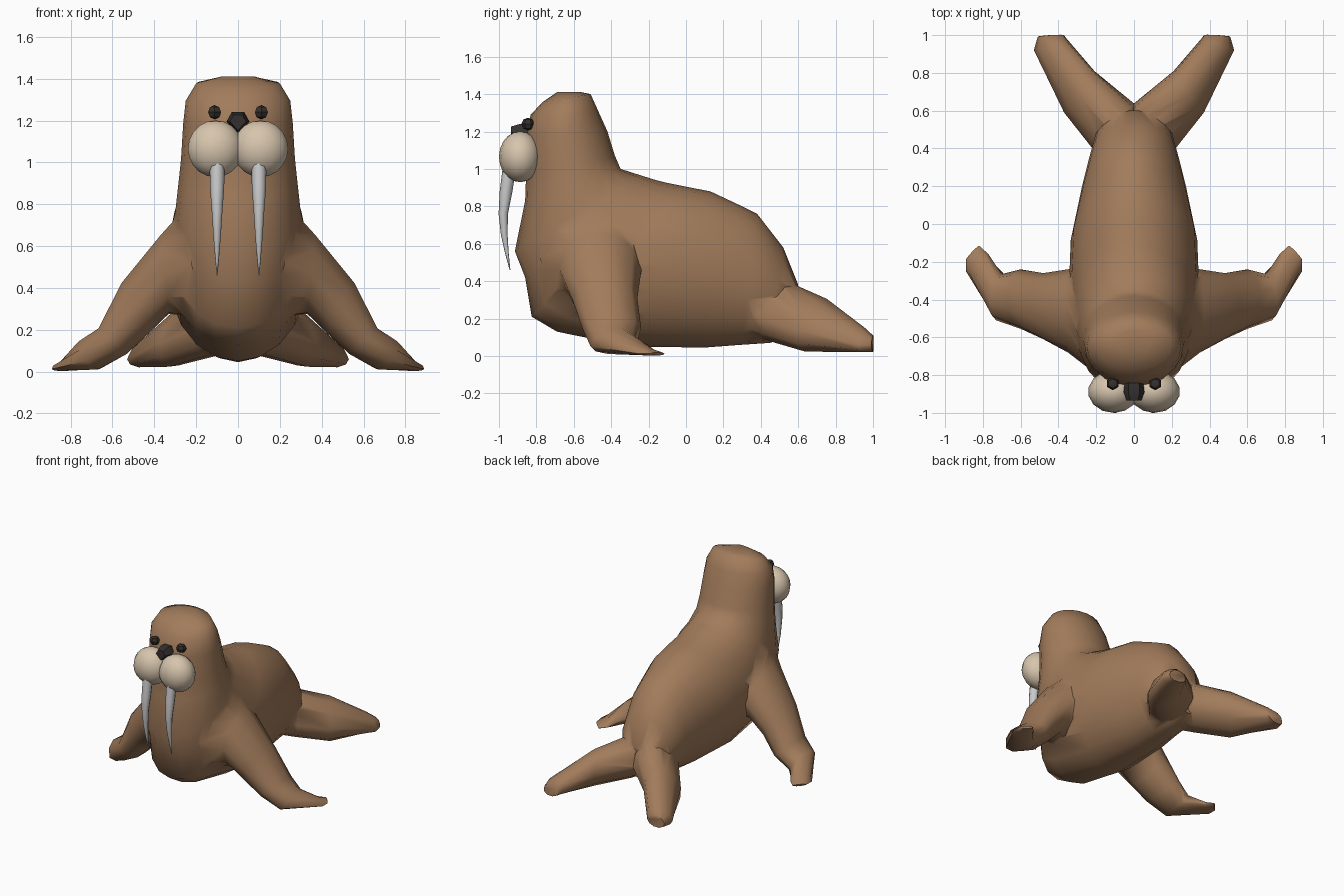
import bpy, bmesh
from math import sin, cos, pi, radians
from mathutils import Vector as V


def material(name, rgb):
    m = bpy.data.materials.new(name)
    m.diffuse_color = (*rgb, 1)
    return m


BROWN = material("brown hide", (0.36, 0.20, 0.105))
CREAM = material("cream muzzle", (0.68, 0.56, 0.42))
DARK = material("dark", (0.035, 0.03, 0.028))


def finish(ob, mat, angle=55):
    if mat:
        ob.data.materials.append(mat)
    bpy.ops.object.select_all(action='DESELECT')
    ob.select_set(True)
    bpy.context.view_layer.objects.active = ob
    bpy.ops.object.shade_smooth_by_angle(angle=radians(angle))
    return ob


def ring(a, b, up, down, n):
    """Oval through opposite points a and b, bulging to up and down."""
    a, b, up, down = V(a), V(b), V(up), V(down)
    c = (a + b) / 2
    pts = []
    for i in range(n):
        t = 2 * pi * i / n
        s = sin(t)
        pts.append(c + (a - c) * cos(t) + ((up - c) * s if s >= 0 else (c - down) * s))
    return pts


def loft(name, rings, side=1):
    bm = bmesh.new()
    rows = [[bm.verts.new((p.x * side, p.y, p.z)) for p in r] for r in rings]
    for r, q in zip(rows, rows[1:]):
        for i in range(len(r)):
            j = (i + 1) % len(r)
            bm.faces.new((r[i], r[j], q[j], q[i]))
    bm.faces.new(rows[0])
    bm.faces.new(rows[-1])
    bmesh.ops.recalc_face_normals(bm, faces=bm.faces)
    me = bpy.data.meshes.new(name)
    bm.to_mesh(me)
    bm.free()
    ob = bpy.data.objects.new(name, me)
    bpy.context.collection.objects.link(ob)
    return ob


# Body: back (y, z), belly (y, z), half width, from crown to rump
profile = [
    (-0.56, 1.41, -0.69, 1.41, 0.08), (-0.51, 1.40, -0.77, 1.355, 0.20),
    (-0.465, 1.30, -0.83, 1.29, 0.25), (-0.42, 1.20, -0.86, 1.17, 0.262),
    (-0.38, 1.07, -0.855, 0.97, 0.272), (-0.35, 1.00, -0.86, 0.83, 0.283),
    (-0.24, 0.965, -0.915, 0.56, 0.30), (-0.16, 0.94, -0.86, 0.42, 0.32),
    (-0.10, 0.925, -0.825, 0.21, 0.335), (0.0, 0.905, -0.69, 0.13, 0.345),
    (0.13, 0.88, -0.30, 0.05, 0.335), (0.30, 0.80, 0.10, 0.045, 0.275),
    (0.38, 0.76, 0.30, 0.06, 0.24), (0.52, 0.58, 0.45, 0.07, 0.20),
    (0.60, 0.38, 0.58, 0.12, 0.10)]
rings = []
for by, bz, vy, vz, w in profile:
    y, z = (by + vy) / 2, (bz + vz) / 2
    rings.append(ring((0, by, bz), (0, vy, vz), (w, y, z), (-w, y, z), 20))
body = loft("body", rings)

# Front flippers: front edge, back edge, top, bottom
front = [
    ((0.22, -0.78, 0.52), (0.22, -0.22, 0.52), (0.25, -0.5, 0.80), (0.20, -0.5, 0.25)),
    ((0.35, -0.68, 0.47), (0.35, -0.24, 0.45), (0.37, -0.46, 0.66), (0.33, -0.46, 0.27)),
    ((0.48, -0.61, 0.31), (0.48, -0.26, 0.31), (0.56, -0.44, 0.43), (0.42, -0.44, 0.18)),
    ((0.60, -0.555, 0.15), (0.60, -0.24, 0.15), (0.67, -0.40, 0.21), (0.53, -0.40, 0.08)),
    ((0.73, -0.51, 0.05), (0.70, -0.265, 0.06), (0.76, -0.38, 0.15), (0.66, -0.38, 0.01)),
    ((0.89, -0.25, 0.012), (0.77, -0.16, 0.015), (0.84, -0.20, 0.04), (0.83, -0.20, 0.003)),
    ((0.89, -0.19, 0.012), (0.82, -0.115, 0.012), (0.86, -0.15, 0.02), (0.85, -0.15, 0.003))]

# Hind flippers: inner edge, outer edge, top, bottom
hind = [
    ((-0.02, 0.58, 0.24), (0.15, 0.30, 0.24), (0.06, 0.44, 0.40), (0.06, 0.44, 0.09)),
    ((-0.01, 0.63, 0.22), (0.22, 0.40, 0.20), (0.10, 0.54, 0.39), (0.12, 0.50, 0.07)),
    ((0.21, 0.81, 0.16), (0.37, 0.59, 0.14), (0.27, 0.72, 0.31), (0.31, 0.67, 0.02)),
    ((0.36, 0.985, 0.07), (0.53, 0.92, 0.06), (0.43, 0.95, 0.15), (0.45, 0.95, 0.02)),
    ((0.37, 1.0, 0.065), (0.51, 0.99, 0.06), (0.44, 1.0, 0.11), (0.45, 1.0, 0.02))]

# Weld all four flippers into the body
for name, table, n in (("front_flipper", front, 10), ("hind_flipper", hind, 10)):
    for side in (1, -1):
        limb = loft(name, [ring(*r, n) for r in table], side)
        mod = body.modifiers.new("join", 'BOOLEAN')
        mod.operation = 'UNION'
        mod.solver = 'EXACT'
        mod.object = limb
        bpy.context.view_layer.objects.active = body
        bpy.ops.object.modifier_apply(modifier=mod.name)
        bpy.data.objects.remove(limb)
finish(body, BROWN, 60)


def ball(name, loc, scale, seg, rows, mat, angle):
    bpy.ops.mesh.primitive_uv_sphere_add(segments=seg, ring_count=rows, location=loc)
    ob = bpy.context.object
    ob.name = name
    ob.scale = scale
    return finish(ob, mat, angle)


# Muzzle pads, eyes and tusks, one of each per side
tusk = [(-0.945, 1.00, 0.036), (-0.962, 0.88, 0.034), (-0.977, 0.76, 0.025),
        (-0.972, 0.65, 0.018), (-0.958, 0.55, 0.010), (-0.941, 0.46, 0.002)]
for s in (1, -1):
    ball("muzzle_pad", (s * 0.108, -0.887, 1.065), (0.135, 0.113, 0.136), 14, 10, CREAM, 50)
    ball("eye", (s * 0.112, -0.845, 1.24), (0.036, 0.035, 0.034), 6, 4, DARK, 30)
    t = loft("tusk", [ring((0.1 + r, y, z), (0.1 - r, y, z), (0.1, y - r, z),
                           (0.1, y + r, z), 8) for y, z, r in tusk], s)
    finish(t, None, 50)

# Nose: rounded wedge, pointed at the bottom
outline = [(-0.03, 1.24), (0.03, 1.24), (0.055, 1.195), (0.0, 1.135), (-0.055, 1.195)]
nose = loft("nose", [[V((x * k, y, 1.195 + (z - 1.195) * k)) for x, z in outline]
                     for y, k in ((-0.84, 0.9), (-0.89, 1.0), (-0.935, 0.7))])
finish(nose, DARK, 30)
